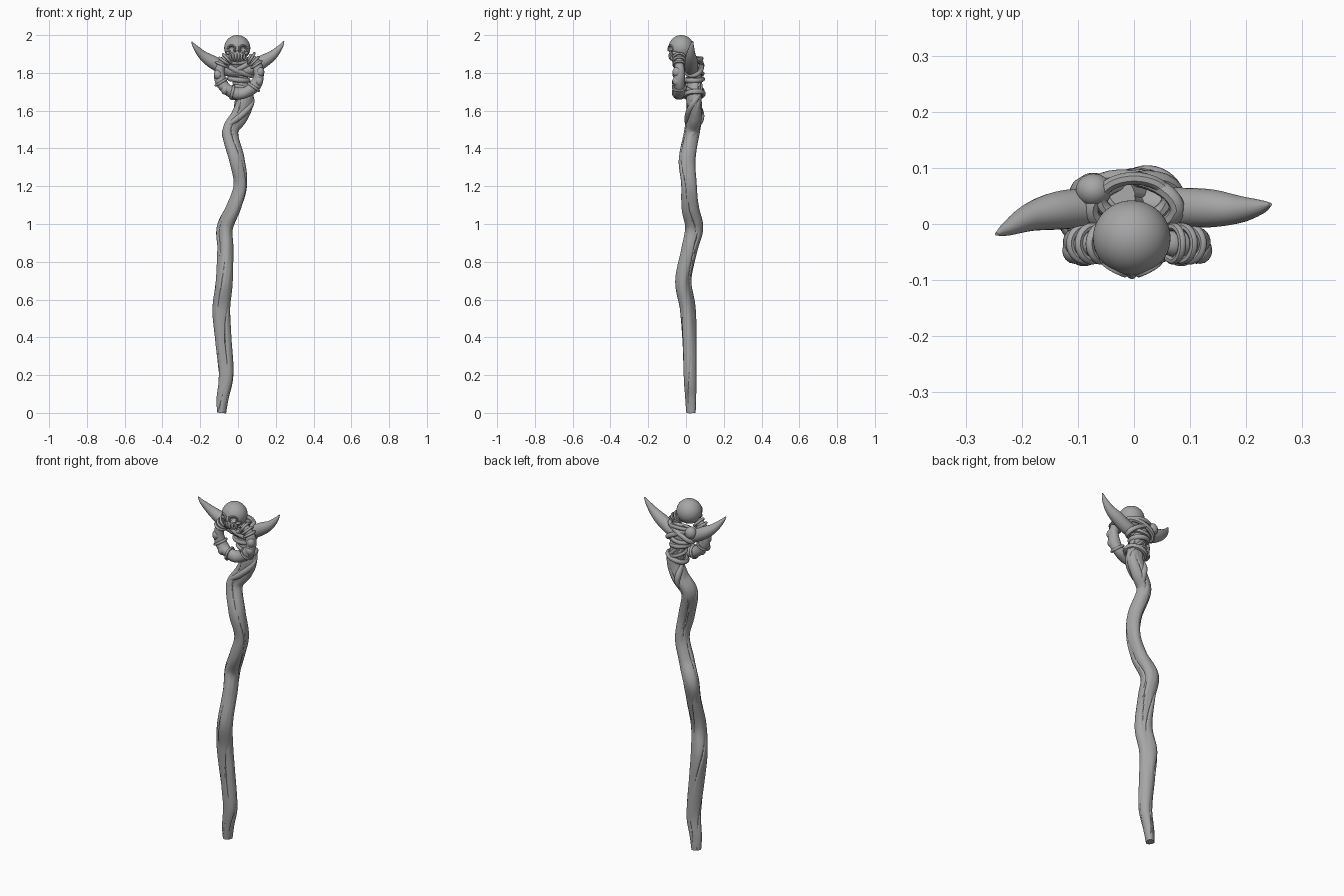
import bpy, bmesh, math
from mathutils import Vector, Matrix, noise

cube = bpy.data.objects.get("Cube")
if cube:
    bpy.data.objects.remove(cube, do_unlink=True)

mat = bpy.data.materials.new("carved grey")
mat.use_nodes = True
GREY = (0.38, 0.38, 0.38, 1)
mat.diffuse_color = GREY
mat.node_tree.nodes["Principled BSDF"].inputs["Base Color"].default_value = GREY


def finish(bm, name):
    bmesh.ops.recalc_face_normals(bm, faces=bm.faces)
    mesh = bpy.data.meshes.new(name)
    bm.to_mesh(mesh)
    bm.free()
    mesh.materials.append(mat)
    obj = bpy.data.objects.new(name, mesh)
    bpy.context.collection.objects.link(obj)
    bpy.ops.object.select_all(action='DESELECT')
    obj.select_set(True)
    bpy.context.view_layer.objects.active = obj
    bpy.ops.object.shade_smooth_by_angle(angle=math.radians(45))
    return obj


def spline(points, steps):
    """Smooth curve through (x, y, z, radius) points."""
    p = [Vector(q) for q in points]
    p = [p[0] * 2 - p[1]] + p + [p[-1] * 2 - p[-2]]
    out = []
    for i in range(1, len(p) - 2):
        a, b, c, d = p[i - 1:i + 3]
        for s in range(steps):
            t = s / steps
            out.append((b * 2 + (c - a) * t + (a * 2 - b * 5 + c * 4 - d) * t * t
                        + (b * 3 - a - c * 3 + d) * t ** 3) / 2)
    return out + [p[-2]]


def tube(name, path, sides=12, shape=None, closed=False):
    """Sweep a round section along a path; shape(angle, t) scales the radius."""
    bm = bmesh.new()
    n = len(path)
    pos = [Vector(q[:3]) for q in path]
    rings, normal = [], None
    for i in range(n):
        a, b = (i - 1) % n if closed else max(i - 1, 0), (i + 1) % n if closed else min(i + 1, n - 1)
        tan = (pos[b] - pos[a]).normalized()
        if normal is None:
            normal = tan.orthogonal()
        normal = (normal - tan * normal.dot(tan)).normalized()
        side = tan.cross(normal)
        ring = []
        for k in range(sides):
            ang = math.tau * k / sides
            r = path[i][3] * (shape(ang, i / (n - 1)) if shape else 1)
            ring.append(bm.verts.new(pos[i] + (normal * math.cos(ang) + side * math.sin(ang)) * r))
        rings.append(ring)
    for i in range(n if closed else n - 1):
        a, b = rings[i], rings[(i + 1) % n]
        for k in range(sides):
            j = (k + 1) % sides
            bm.faces.new((a[k], a[j], b[j], b[k]))
    if not closed:
        bm.faces.new(rings[0])
        bm.faces.new(rings[-1])
    return finish(bm, name)


def loop(name, center, rx, ry, thick, tilt=(0, 0), axis=None):
    """Cord loop, lying flat unless tilted or aimed along an axis."""
    rot = Matrix.Rotation(tilt[0], 3, 'X') @ Matrix.Rotation(tilt[1], 3, 'Y')
    if axis:
        rot = Vector(axis).to_track_quat('Z', 'Y').to_matrix()
    path = []
    for i in range(32):
        a = math.tau * i / 32
        path.append((*(Vector(center) + rot @ Vector((rx * math.cos(a), ry * math.sin(a), 0))), thick))
    return tube(name, path, 8, closed=True)


def ball(name, center, scale, segs=20, dent=None):
    bm = bmesh.new()
    bmesh.ops.create_uvsphere(bm, u_segments=segs, v_segments=segs * 3 // 4, radius=1)
    for v in bm.verts:
        v.co = Vector(center) + Vector([c * s for c, s in zip(v.co, scale)])
        if dent:
            v.co = dent(v.co)
    return finish(bm, name)


# Crooked shaft with lobed, grooved bark
SHAFT = [(-.087, .027, 0, .024), (-.08, .024, .08, .03), (-.062, .02, .2, .036),
         (-.078, .016, .39, .040), (-.09, .008, .55, .044), (-.074, -.014, .7, .043),
         (-.066, .02, .865, .042), (-.068, .045, .98, .045), (-.02, .022, 1.09, .042),
         (.014, .014, 1.21, .038), (-.005, .004, 1.34, .042), (-.042, .03, 1.485, .041),
         (.005, .045, 1.57, .043), (.035, .045, 1.65, .043), (.02, .045, 1.73, .040),
         (0, .048, 1.80, .036), (-.02, .052, 1.86, .024)]


def bark(ang, t):
    s = 1 + .08 * math.cos(2 * ang + 9 * t) + .05 * math.cos(3 * ang - 14 * t)
    for k in range(6):
        wander = math.tau * k / 6 + 3 * t + .5 * math.sin(17 * t + 2 * k)
        gap = (ang - wander + math.pi) % math.tau - math.pi
        depth = max(0, math.sin(23 * t + 2.4 * k))
        s -= .17 * depth * math.exp(-(gap / .09) ** 2)
    return s + .03 * noise.noise((3 * math.cos(ang), 3 * math.sin(ang), 25 * t))


shaft_path = spline(SHAFT, 14)
tube("shaft", shaft_path, 72, bark)

# Vines twisting around the upper shaft
for v in range(2):
    upper = shaft_path[-74:-24]
    vine = []
    for i, q in enumerate(upper):
        t = i / (len(upper) - 1)
        a = v * math.pi + 5.0 * t
        r = q[3] * .85
        vine.append((q[0] + r * math.cos(a), q[1] + r * math.sin(a), q[2],
                     .004 + .013 * math.sin(math.pi * (.1 + .85 * t))))
    tube("shaft_vine", vine, 12)

# Crescent pair of tusks behind the ring
TUSK = [(-.245, -.018, 1.965, .003), (-.225, -.008, 1.935, .013), (-.185, .012, 1.892, .025),
        (-.135, .024, 1.858, .034), (-.07, .03, 1.825, .035), (0, .032, 1.808, .034),
        (.07, .03, 1.825, .035), (.135, .028, 1.862, .034), (.185, .026, 1.895, .025),
        (.225, .030, 1.938, .013), (.243, .035, 1.968, .003)]
tube("tusks", spline(TUSK, 8), 24)

# Open ring hanging below the skull
RC = Vector((.006, -.035, 1.795))
RR = .104


def ring_point(deg, r=RR):
    a = math.radians(deg)
    return RC + Vector((r * math.cos(a), 0, r * math.sin(a)))


ring_path = []
for i in range(73):
    deg = 118 + 304 * i / 72
    grow = math.sin(math.pi * i / 72) ** .4
    ring_path.append((*ring_point(deg), .016 + .015 * grow))
tube("ring", ring_path, 24, lambda a, t: 1 + .06 * math.cos(2 * a + 30 * t))

# Cord windings on the ring
for deg in (28, 40, 52, 128, 140, 152, 205, 250, 318):
    a = math.radians(deg + 6)
    size = .030 if 60 > deg or 120 < deg < 160 else .033
    loop("ring_winding", ring_point(deg), size, size, .0075, axis=(-math.sin(a), 0, math.cos(a)))

# Raised leaf shapes on the ring
for deg in (5, 182, 228, 340):
    p = ring_point(deg, RR + .008)
    ball("ring_leaf", (p.x, p.y - .012, p.z), (.022, .024, .027), 16)

# Bindings joining shaft, tusks and ring
loop("neck_binding", (.025, .043, 1.685), .054, .048, .014, (.1, -.3))
loop("neck_binding", (.02, .045, 1.715), .048, .044, .010, (-.2, .25))
loop("upper_binding", (.005, .045, 1.765), .048, .042, .014, (.05, .1))
loop("upper_binding", (0, .045, 1.80), .052, .042, .012, (-.1, -.15))
loop("cross_binding", (0, .038, 1.825), .085, .044, .014, (.35, .45))
loop("cross_binding", (0, .04, 1.835), .085, .044, .014, (.35, -.45))
loop("top_binding", (0, .045, 1.865), .06, .038, .012, (.3, 0))
ball("shaft_knob", (-.072, .06, 1.855), (.032, .030, .034))

# Skull with hollow eyes, nose and cheeks
SK = Vector((-.004, -.025, 1.932))


def face(co):
    d = co - SK
    if d.y > 0:
        return co
    for x, z, w, h, depth in ((-.03, -.004, .016, .015, .026), (.03, -.004, .016, .015, .026),
                              (0, -.022, .007, .009, .02), (-.055, -.042, .02, .02, .015),
                              (.055, -.042, .02, .02, .015)):
        f = ((d.x - x) / w) ** 2 + ((d.z - z) / h) ** 2
        co.y += depth * math.exp(-f * f)
    return co


ball("skull", SK, (.069, .067, .068), 72, face)
ball("upper_jaw", (SK.x, -.058, 1.898), (.042, .030, .026))
ball("lower_jaw", (SK.x, -.052, 1.872), (.036, .028, .016))

for s in (-1, 1):
    # Brow rims curling around the eyes
    rim = []
    for i in range(25):
        a = math.radians(-60 + 290 * i / 24)
        x, z = .030 + .018 * math.cos(a), -.004 + .017 * math.sin(a)
        y = -math.sqrt(max(.0001, .066 ** 2 - x * x - z * z))
        rim.append((SK.x + s * x, SK.y + y, SK.z + z, .0055))
    tube("brow_rim", rim, 8)
    ball("cheekbone", (SK.x + s * .046, -.055, 1.905), (.014, .020, .010), 14)

tube("nose_ridge", spline([(SK.x, -.086, 1.945, .006), (SK.x, -.090, 1.93, .008),
                           (SK.x, -.088, 1.918, .010)], 5), 10)

# Row of long teeth
for i in range(6):
    u = (i - 2.5) / 2.5
    x, y = SK.x + .037 * u, -.086 + .020 * u * u
    tooth = [(x, y + .004, 1.908, .004), (x, y, 1.895, .0072),
             (x, y + .002, 1.878, .0066), (x, y + .008, 1.866, .003)]
    tube("tooth", spline(tooth, 4), 10)
